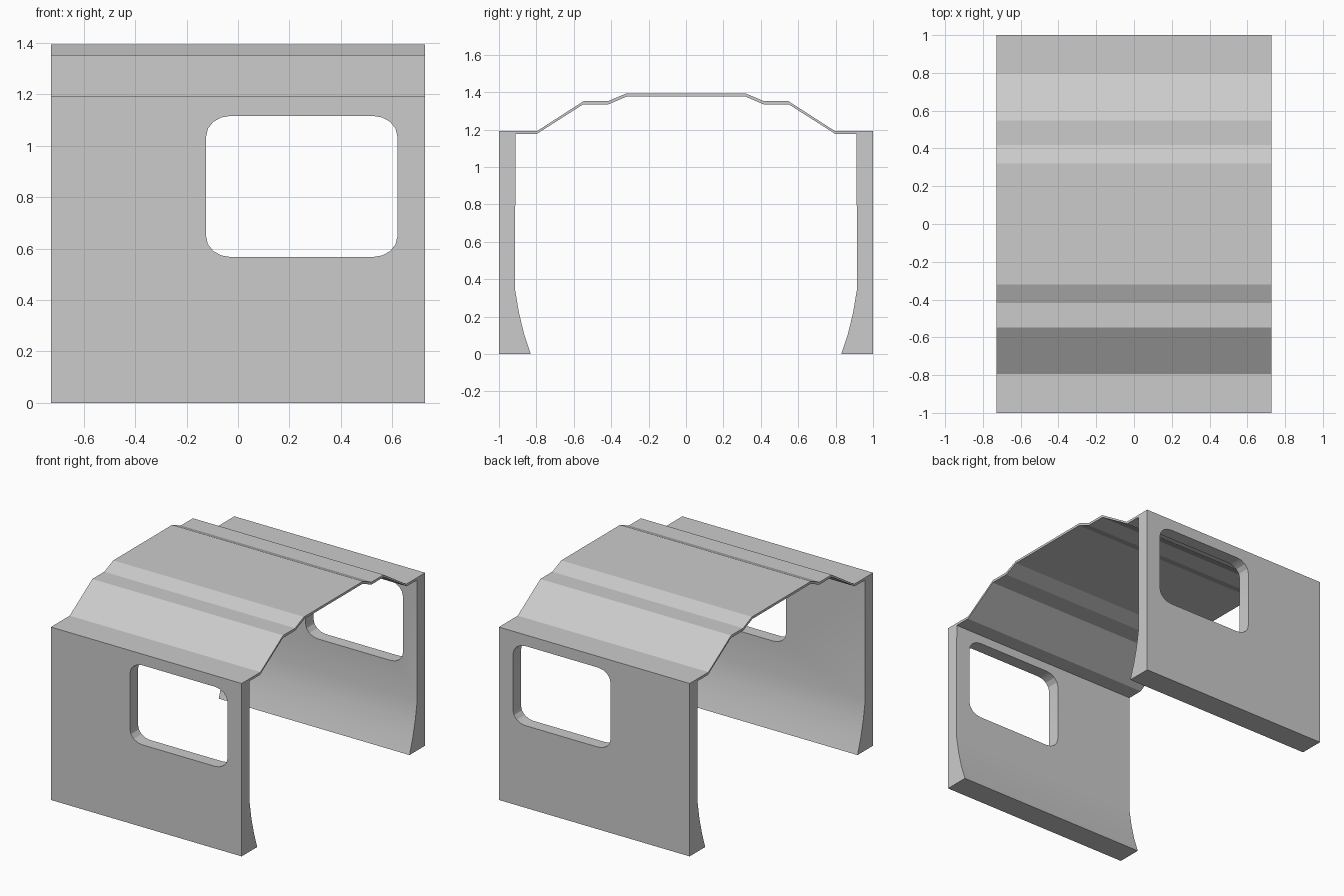
import bpy, bmesh
from math import cos, sin, pi, radians
from mathutils import Vector

if "Cube" in bpy.data.objects:
    bpy.data.objects.remove(bpy.data.objects["Cube"])


def prism(name, points, offset):
    """Closed 3D outline extruded along offset."""
    bm = bmesh.new()
    face = bm.faces.new([bm.verts.new(p) for p in points])
    ext = bmesh.ops.extrude_face_region(bm, geom=[face], use_keep_orig=True)
    verts = [g for g in ext["geom"] if isinstance(g, bmesh.types.BMVert)]
    bmesh.ops.translate(bm, verts=verts, vec=Vector(offset))
    bmesh.ops.recalc_face_normals(bm, faces=bm.faces)
    mesh = bpy.data.meshes.new(name)
    bm.to_mesh(mesh)
    bm.free()
    obj = bpy.data.objects.new(name, mesh)
    bpy.context.collection.objects.link(obj)
    return obj


def mirrored(half):
    return half + [(-y, z) for y, z in reversed(half)]


# Cabin shell: walls and stepped roof as one cross-section (y, z)
outer = mirrored([(-1, 0), (-1, 1.193), (-0.795, 1.193), (-0.548, 1.352),
                  (-0.418, 1.352), (-0.32, 1.393)])
inner = mirrored([(-0.83, 0), (-0.865, 0.105), (-0.893, 0.22), (-0.914, 0.345),
                  (-0.912, 1.176), (-0.80, 1.176), (-0.55, 1.335),
                  (-0.415, 1.335), (-0.317, 1.377)])
W = 0.728
shell = prism("cabin_shell", [(-W, y, z) for y, z in outer + inner[::-1]], (2 * W, 0, 0))

# Rounded window opening through both side walls
x0, x1, z0, z1 = -0.124, 0.62, 0.567, 1.116
rx, rz, steps = 0.095, 0.08, 4
outline = []
for i, (cx, cz) in enumerate([(x1 - rx, z1 - rz), (x0 + rx, z1 - rz),
                              (x0 + rx, z0 + rz), (x1 - rx, z0 + rz)]):
    for s in range(steps + 1):
        a = (i + s / steps) * pi / 2
        outline.append((cx + rx * cos(a), -1.2, cz + rz * sin(a)))
cutter = prism("window_cutter", outline, (0, 2.4, 0))
cutter.hide_render = True

cut = shell.modifiers.new("windows", "BOOLEAN")
cut.operation = "DIFFERENCE"
cut.solver = "EXACT"
cut.object = cutter
bpy.context.view_layer.objects.active = shell
shell.select_set(True)
cutter.select_set(False)
bpy.ops.object.modifier_apply(modifier=cut.name)
bpy.data.objects.remove(cutter)

# Smooth only the gentle curves
bpy.ops.object.shade_smooth_by_angle(angle=radians(20))
